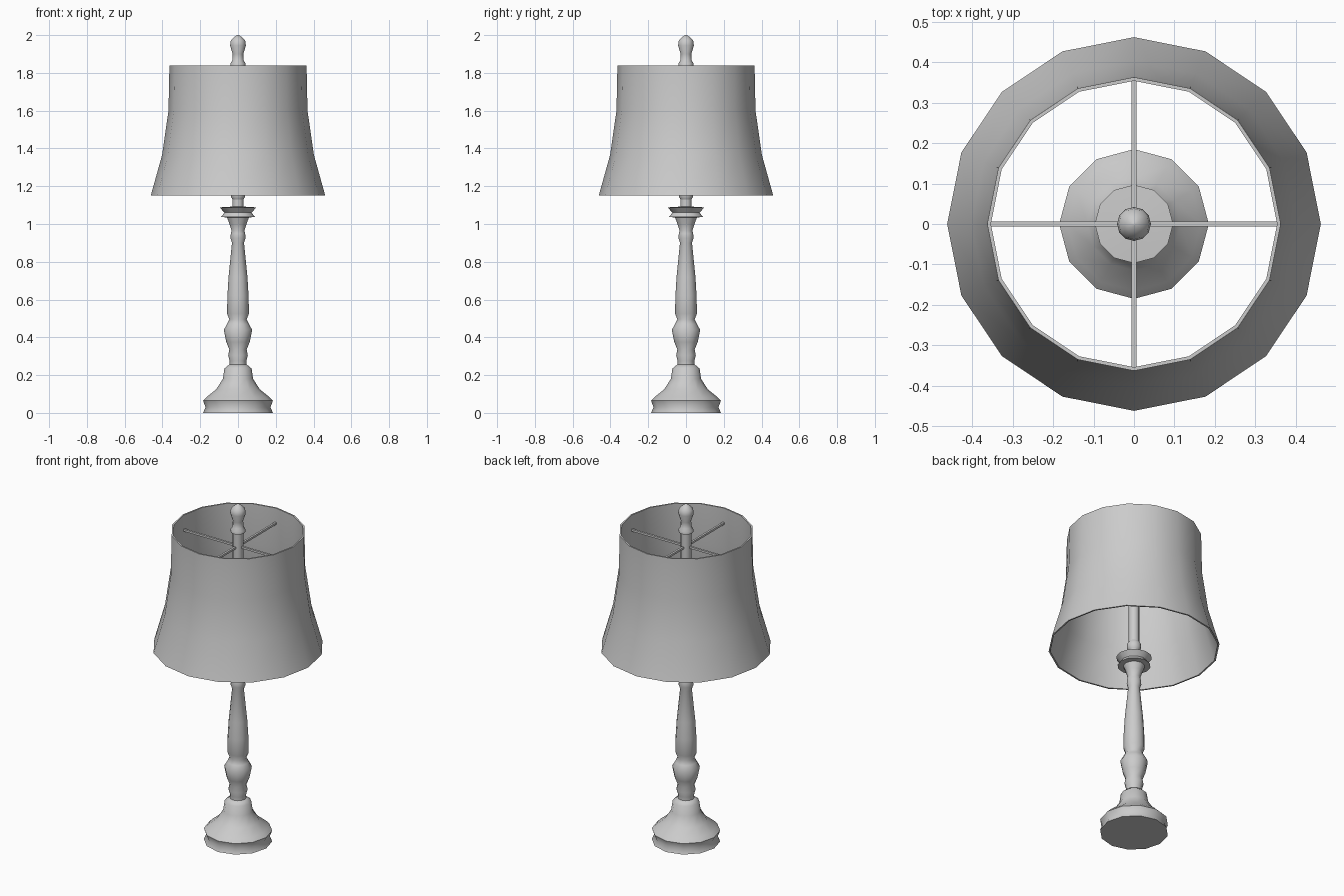
import bpy
import bmesh
from math import cos, sin, tau, radians

cube = bpy.data.objects.get("Cube")
if cube:
    bpy.data.objects.remove(cube, do_unlink=True)

grey = bpy.data.materials.new("plain grey")
grey.use_nodes = True
colour = (0.6, 0.6, 0.6, 1)
grey.diffuse_color = colour
grey.node_tree.nodes["Principled BSDF"].inputs["Base Color"].default_value = colour


def finish(bm, name, angle):
    bmesh.ops.recalc_face_normals(bm, faces=bm.faces)
    mesh = bpy.data.meshes.new(name)
    bm.to_mesh(mesh)
    bm.free()
    mesh.materials.append(grey)
    obj = bpy.data.objects.new(name, mesh)
    bpy.context.collection.objects.link(obj)
    if angle:
        bpy.ops.object.select_all(action="DESELECT")
        obj.select_set(True)
        bpy.context.view_layer.objects.active = obj
        bpy.ops.object.shade_smooth_by_angle(angle=radians(angle))
    return obj


def turned(name, profile, sides=12, closed=False, angle=50):
    """Turn a (radius, height) profile about z; closed joins its ends, else they are capped."""
    bm = bmesh.new()
    rings = [[bm.verts.new((r * cos(tau * i / sides), r * sin(tau * i / sides), z))
              for i in range(sides)] for r, z in profile]
    pairs = list(zip(rings, rings[1:]))
    if closed:
        pairs.append((rings[-1], rings[0]))
    else:
        bm.faces.new(rings[0])
        bm.faces.new(rings[-1])
    for low, high in pairs:
        for i in range(sides):
            j = (i + 1) % sides
            bm.faces.new((low[i], low[j], high[j], high[i]))
    return finish(bm, name, angle)


# Turned base and column
turned("base", [(.185, 0), (.172, .03), (.185, .065), (.165, .085), (.115, .125),
                (.08, .18), (.072, .235), (.048, .255)])
turned("column", [(.045, .25), (.044, .275), (.052, .305), (.046, .335), (.062, .375),
                  (.075, .44), (.058, .47), (.046, .495), (.058, .525), (.056, .62),
                  (.05, .72), (.032, .9), (.04, .925), (.038, .95), (.034, .965),
                  (.045, 1.0), (.06, 1.04)])

# Drip cup, rod and collar
turned("cup", [(.06, 1.035), (.09, 1.037), (.072, 1.06), (.097, 1.088), (.03, 1.092)])
turned("rod", [(.029, 1.08), (.029, 1.84)])
turned("collar", [(.029, 1.13), (.038, 1.145), (.038, 1.17), (.029, 1.185)])

# Finial
turned("finial", [(.04, 1.835), (.04, 1.85), (.03, 1.865), (.028, 1.9), (.042, 1.945),
                  (.038, 1.972), (.02, 1.99), (.004, 2.0)])

# Flared hollow shade
outer = [(.462, 1.15), (.402, 1.365), (.368, 1.6), (.363, 1.84)]
inner = [(r - .009, z) for r, z in reversed(outer)]
turned("shade", outer + inner, sides=16, closed=True, angle=40)

# Crossed wires holding the shade
for name, size in (("side_wire", (.708, .012, .012)), ("depth_wire", (.012, .708, .012))):
    bm = bmesh.new()
    bmesh.ops.create_cube(bm, size=1)
    bmesh.ops.scale(bm, vec=size, verts=bm.verts)
    bmesh.ops.translate(bm, vec=(0, 0, 1.75), verts=bm.verts)
    finish(bm, name, 0)
